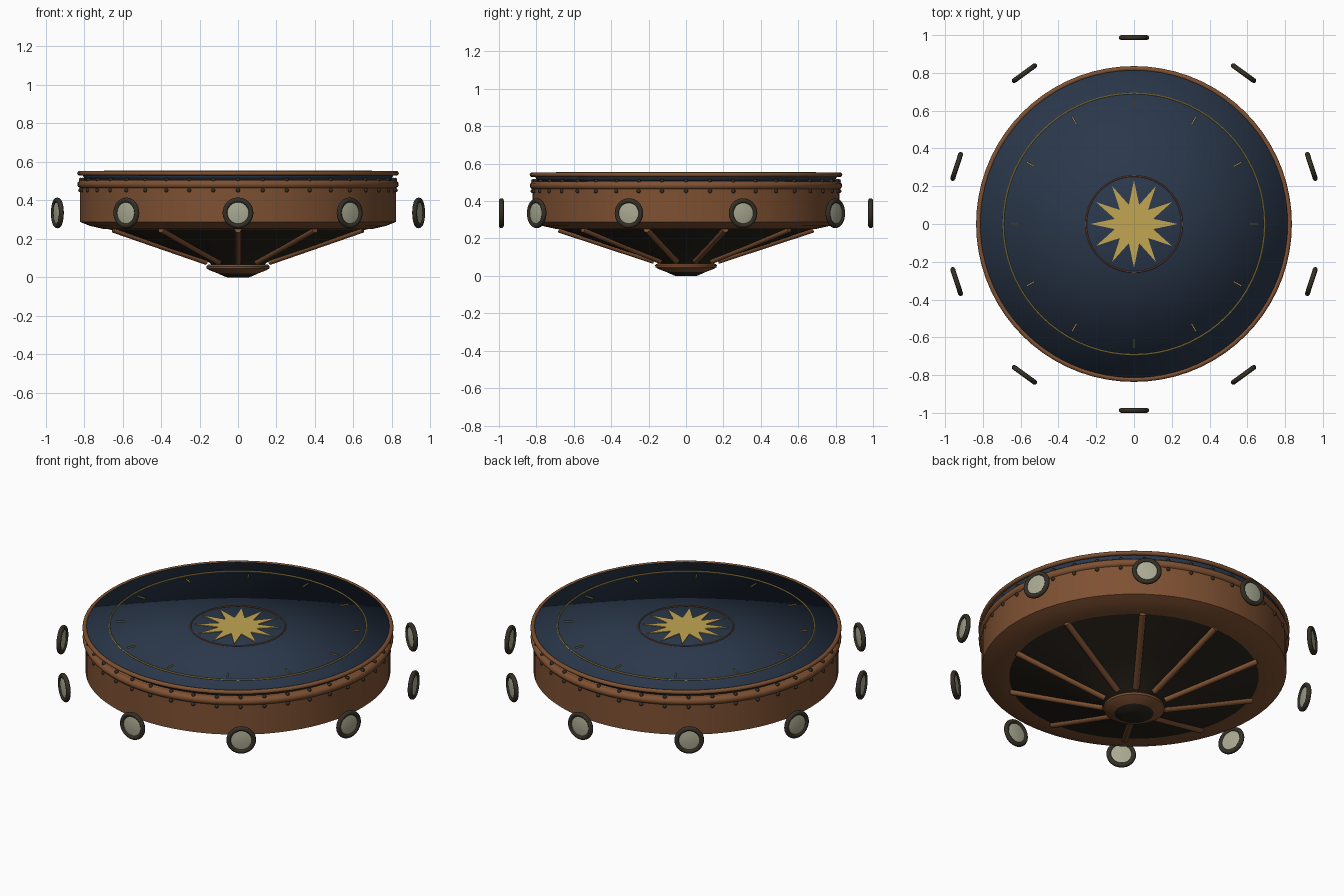
import bpy, bmesh, math
from mathutils import Matrix, Vector

if "Cube" in bpy.data.objects:
    bpy.data.objects.remove(bpy.data.objects["Cube"])

TAU = 2 * math.pi

def material(name, rgb):
    m = bpy.data.materials.new(name)
    m.diffuse_color = (*rgb, 1)
    m.use_nodes = True
    m.node_tree.nodes["Principled BSDF"].inputs["Base Color"].default_value = m.diffuse_color
    return m

COPPER = material("copper brown", (0.21, 0.082, 0.032))
NAVY = material("navy enamel", (0.024, 0.040, 0.072))
GOLD = material("gold inlay", (0.54, 0.38, 0.085))
DARK = material("dark iron", (0.022, 0.017, 0.011))
IRON = material("porthole iron", (0.034, 0.028, 0.019))
GLASS = material("pale glass", (0.40, 0.40, 0.29))

def finish(bm, name, mat, angle=40):
    bmesh.ops.recalc_face_normals(bm, faces=bm.faces)
    me = bpy.data.meshes.new(name)
    bm.to_mesh(me)
    bm.free()
    me.materials.append(mat)
    ob = bpy.data.objects.new(name, me)
    bpy.context.collection.objects.link(ob)
    bpy.ops.object.select_all(action='DESELECT')
    ob.select_set(True)
    bpy.context.view_layer.objects.active = ob
    if angle:
        bpy.ops.object.shade_smooth_by_angle(angle=math.radians(angle))
    else:
        bpy.ops.object.shade_smooth()
    return ob

def lathe(bm, profile, n=72, closed=False, matrix=Matrix()):
    """Spin (radius, height) points round z; radius 0 becomes a single pole."""
    rows = []
    for r, z in profile:
        if r == 0:
            rows.append([bm.verts.new(matrix @ Vector((0, 0, z)))] * n)
        else:
            rows.append([bm.verts.new(matrix @ Vector((r * math.cos(TAU * i / n), r * math.sin(TAU * i / n), z)))
                         for i in range(n)])
    pairs = list(zip(rows, rows[1:])) + ([(rows[-1], rows[0])] if closed else [])
    for a, b in pairs:
        for i in range(n):
            j = (i + 1) % n
            bm.faces.new(list(dict.fromkeys((a[i], a[j], b[j], b[i]))))

def turned(name, mat, profile, angle=40, closed=False, n=72):
    bm = bmesh.new()
    lathe(bm, profile, n, closed)
    return finish(bm, name, mat, angle)

def oval(r, z, a, b, n=12):
    return [(r + a * math.cos(TAU * i / n), z + b * math.sin(TAU * i / n)) for i in range(n)]

def around(count, start=-math.pi / 2):
    return [start + TAU * i / count for i in range(count)]

# hull: drum wall, tapered belly and hub
turned("drum_wall", COPPER, [(0.66, 0.262), (0.67, 0.25), (0.70, 0.252), (0.77, 0.268), (0.82, 0.288),
                             (0.82, 0.50), (0.79, 0.51)], 50)
turned("belly", DARK, [(0.69, 0.257), (0.40, 0.158), (0.15, 0.078), (0.13, 0.06)])
turned("hub_collar", COPPER, [(0.12, 0.066), (0.155, 0.066), (0.165, 0.057), (0.163, 0.046),
                              (0.145, 0.036), (0.10, 0.019), (0.09, 0.024)])
turned("hub_cap", DARK, [(0.11, 0.024), (0.10, 0.018), (0.06, 0.001), (0.05, 0.0), (0, 0.0)])

# belly ribs
bm = bmesh.new()
for a in around(10):
    d = Vector((math.cos(a), math.sin(a), 0))
    p, q = d * 0.17 + Vector((0, 0, 0.082)), d * 0.68 + Vector((0, 0, 0.25))
    rot = (q - p).to_track_quat('Z', 'Y').to_matrix().to_4x4()
    bmesh.ops.create_cone(bm, cap_ends=True, segments=12, radius1=0.018, radius2=0.018,
                          depth=(q - p).length, matrix=Matrix.Translation((p + q) / 2) @ rot)
finish(bm, "belly_ribs", COPPER)

# belt, navy deck and rim
turned("belt", COPPER, oval(0.811, 0.484, 0.024, 0.023), closed=True)
turned("deck", NAVY, [(0, 0.549), (0.815, 0.549), (0.795, 0.505), (0, 0.505)], 0)
turned("deck_rim", COPPER, oval(0.823, 0.541, 0.013, 0.012), closed=True)

# two rows of rivets
bm = bmesh.new()
for r, z in ((0.82, 0.453), (0.817, 0.507)):
    for a in around(40):
        bmesh.ops.create_uvsphere(bm, u_segments=10, v_segments=6, radius=0.011,
                                  matrix=Matrix.Translation((r * math.cos(a), r * math.sin(a), z)))
finish(bm, "rivets", IRON)

# deck inlay: ring, hour ticks, star and star border
turned("inlay_ring", GOLD, oval(0.692, 0.553, 0.004, 0.004, 6), closed=True)
turned("star_border", COPPER, oval(0.254, 0.551, 0.004, 0.004, 6), closed=True)

bm = bmesh.new()
for a in around(12):
    bmesh.ops.create_cube(bm, size=1, matrix=Matrix.Rotation(a, 4, 'Z')
                          @ Matrix.Translation((0.633, 0, 0.551)) @ Matrix.Diagonal((0.046, 0.006, 0.006, 1)))
finish(bm, "hour_ticks", GOLD)

bm = bmesh.new()
pts = [(0.232 if i % 2 == 0 else 0.105, a) for i, a in enumerate(around(24))]
low, top = [[bm.verts.new((r * math.cos(a), r * math.sin(a), z)) for r, a in pts] for z in (0.547, 0.553)]
mid = bm.verts.new((0, 0, 0.553))
for i in range(24):
    j = (i + 1) % 24
    bm.faces.new((low[i], low[j], top[j], top[i]))
    bm.faces.new((top[i], top[j], mid))
finish(bm, "star", GOLD, 30)

# ten floating portholes
frames, panes = bmesh.new(), bmesh.new()
for a in around(10):
    m = (Matrix.Translation((0.987 * math.cos(a), 0.987 * math.sin(a), 0.335))
         @ Matrix.Rotation(a, 4, 'Z') @ Matrix.Rotation(math.pi / 2, 4, 'Y'))
    lathe(frames, oval(0.067, 0, 0.013, 0.013), 32, True, m)
    lathe(panes, [(0, -0.009), (0.04, -0.008), (0.06, -0.004), (0.06, 0.004), (0.04, 0.008), (0, 0.009)],
          32, False, m)
finish(frames, "porthole_frames", IRON)
finish(panes, "porthole_panes", GLASS)
